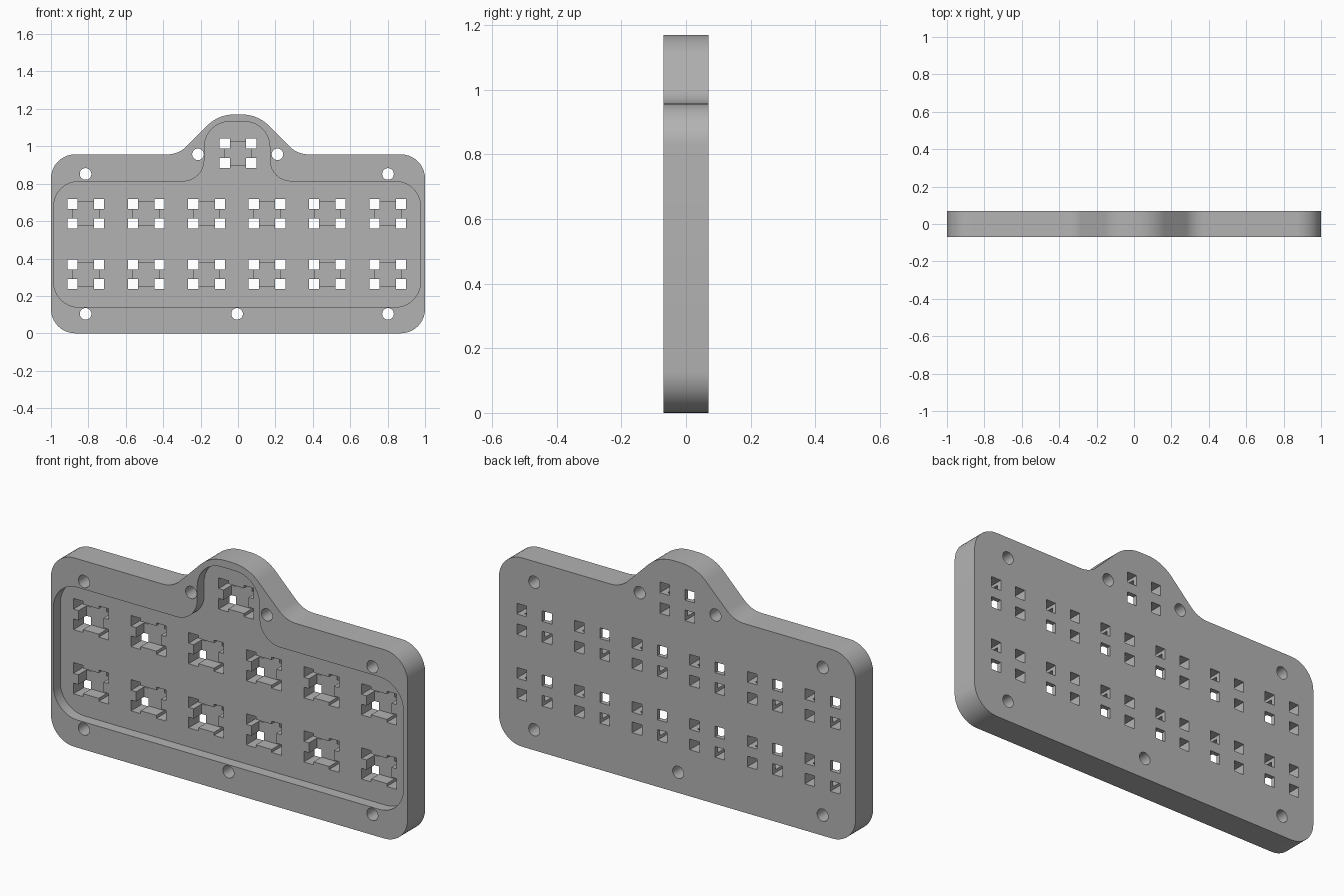
import bpy, bmesh, math
from mathutils import Vector

cube = bpy.data.objects.get("Cube")
if cube:
    bpy.data.objects.remove(cube, do_unlink=True)

FRONT, BACK = -0.07, 0.07
RECESS_FLOOR, POCKET_FLOOR = -0.015, 0.048

grey = bpy.data.materials.new("plain grey")
grey.use_nodes = True
grey.diffuse_color = (0.45, 0.45, 0.45, 1)
grey.node_tree.nodes["Principled BSDF"].inputs["Base Color"].default_value = (0.45, 0.45, 0.45, 1)


def rounded(corners, steps=10):
    """Replace every (x, z, radius) corner with a tangent arc."""
    out = []
    for i, (x, z, r) in enumerate(corners):
        p = Vector((x, z))
        a = (Vector(corners[i - 1][:2]) - p).normalized()
        b = (Vector(corners[(i + 1) % len(corners)][:2]) - p).normalized()
        half = a.angle(b) / 2
        centre = p + (a + b).normalized() * (r / math.sin(half))
        start = p + a * (r / math.tan(half)) - centre
        end = p + b * (r / math.tan(half)) - centre
        sweep = math.pi - 2 * half
        for k in range(steps + 1):
            t = k / steps
            out.append(centre + (start * math.sin((1 - t) * sweep)
                                 + end * math.sin(t * sweep)) / math.sin(sweep))
    return out


def mirrored(right_half):
    return right_half + [(-x, z, r) for x, z, r in reversed(right_half)]


def box(cx, cz, hx, hz):
    return [(cx - hx, cz - hz), (cx + hx, cz - hz), (cx + hx, cz + hz), (cx - hx, cz + hz)]


def circle(cx, cz, r, n=32):
    return [(cx + r * math.cos(math.tau * i / n), cz + r * math.sin(math.tau * i / n))
            for i in range(n)]


def prism(name, outlines, y0, y1):
    """Extrude outlines in the x-z plane from y0 to y1."""
    bm = bmesh.new()
    for pts in outlines:
        face = bm.faces.new([bm.verts.new((p[0], y0, p[1])) for p in pts])
        new = bmesh.ops.extrude_face_region(bm, geom=[face], use_keep_orig=True)["geom"]
        verts = [g for g in new if isinstance(g, bmesh.types.BMVert)]
        bmesh.ops.translate(bm, verts=verts, vec=(0, y1 - y0, 0))
    bmesh.ops.recalc_face_normals(bm, faces=bm.faces)
    mesh = bpy.data.meshes.new(name)
    bm.to_mesh(mesh)
    bm.free()
    mesh.materials.append(grey)
    obj = bpy.data.objects.new(name, mesh)
    bpy.context.collection.objects.link(obj)
    return obj


# Plate with a domed tab on top
plate = prism("case_plate", [rounded(mirrored([
    (1, 0, 0.13), (1, 0.957, 0.13), (0.318, 0.957, 0.137), (0.105, 1.17, 0.2)]))], FRONT, BACK)

# Front recess with a neck running up into the tab
recess = prism("recess_cutter", [rounded([(x - 0.005, z, r) for x, z, r in mirrored([
    (0.981, 0.14, 0.135), (0.981, 0.812, 0.135), (0.175, 0.812, 0.115),
    (0.175, 1.132, 0.135)])])], FRONT - 0.05, RECESS_FLOOR)

# Key positions: two rows of six and one in the tab
keys = [(-0.814 + 0.323 * c, z) for c in range(6) for z in (0.315, 0.64)] + [(0, 0.962)]
pockets = prism("pocket_cutter", [box(x, z, 0.07, 0.064) for x, z in keys],
                RECESS_FLOOR - 0.02, POCKET_FLOOR)

# Through holes: four square ones per key, and round screw holes in the rim
squares = [box(x + sx * 0.071, z + sz * 0.052, 0.027, 0.027)
           for x, z in keys for sx in (-1, 1) for sz in (-1, 1)]
screws = [circle(x, z, 0.031) for x, z in (
    (-0.815, 0.852), (0.802, 0.852), (-0.815, 0.104), (0.802, 0.104),
    (-0.005, 0.104), (-0.214, 0.957), (0.211, 0.957))]
holes = prism("hole_cutter", squares + screws, FRONT - 0.1, BACK + 0.1)

# Cut everything out of the plate, then drop the cutters
cutters = [recess, pockets, holes]
for cutter in cutters:
    cutter.hide_render = True
    mod = plate.modifiers.new(cutter.name, 'BOOLEAN')
    mod.operation, mod.solver, mod.object = 'DIFFERENCE', 'EXACT', cutter
bpy.context.view_layer.update()
result = bpy.data.meshes.new_from_object(
    plate.evaluated_get(bpy.context.evaluated_depsgraph_get()))
plate.modifiers.clear()
plate.data = result
for cutter in cutters:
    bpy.data.objects.remove(cutter, do_unlink=True)

bpy.ops.object.select_all(action='DESELECT')
plate.select_set(True)
bpy.context.view_layer.objects.active = plate
bpy.ops.object.shade_smooth_by_angle(angle=math.radians(30))
